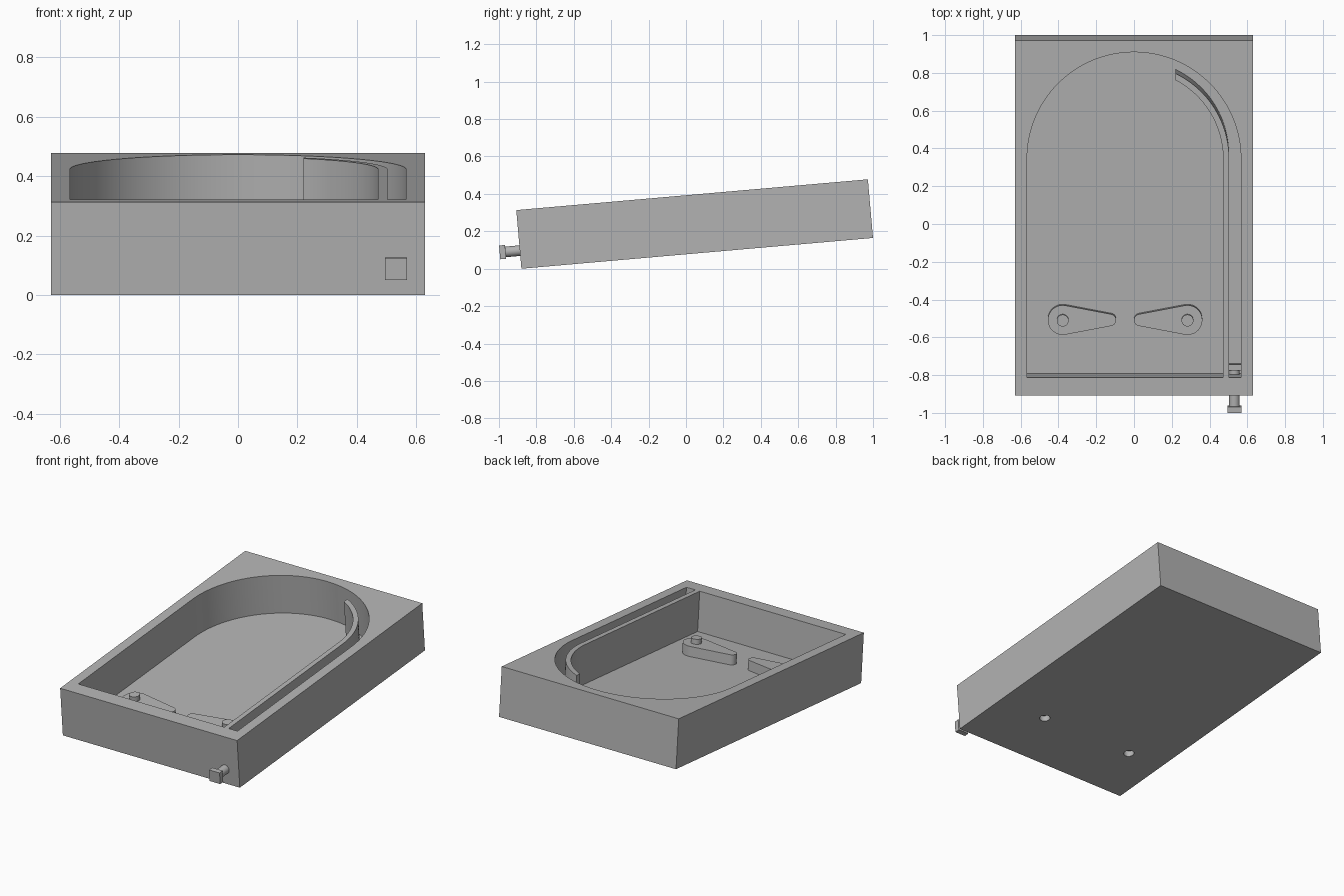
import bpy, bmesh
from math import radians, sin, cos, acos, asin, sqrt, pi
from mathutils import Matrix

cube = bpy.data.objects.get("Cube")
if cube:
    bpy.data.objects.remove(cube, do_unlink=True)

# Table is designed flat in whole units, then scaled and tilted about its front edge
UNIT = 0.0629
TILT = (Matrix.Translation((0, -0.88, 0)) @ Matrix.Rotation(radians(5), 4, 'X')
        @ Matrix.Scale(UNIT, 4))

grey = bpy.data.materials.new("plain_grey")
grey.use_nodes = True
GREY = (0.45, 0.45, 0.45, 1)
grey.diffuse_color = GREY
grey.node_tree.nodes["Principled BSDF"].inputs["Base Color"].default_value = GREY


def arc(cx, cy, r, a0, a1, n):
    return [(cx + r * cos(a0 + (a1 - a0) * i / n), cy + r * sin(a0 + (a1 - a0) * i / n))
            for i in range(n + 1)]


def rect(x0, x1, y0, y1):
    return [(x0, y0), (x1, y0), (x1, y1), (x0, y1)]


def prism(name, outline, low, high, along_y=False):
    """Extrude an outline upwards, or along the table if along_y (outline is then x, z)."""
    bm = bmesh.new()
    base = bm.faces.new([bm.verts.new((a, low, b) if along_y else (a, b, low))
                         for a, b in outline])
    grown = bmesh.ops.extrude_face_region(bm, geom=[base])["geom"]
    step = (0, high - low, 0) if along_y else (0, 0, high - low)
    bmesh.ops.translate(bm, vec=step,
                        verts=[g for g in grown if isinstance(g, bmesh.types.BMVert)])
    bmesh.ops.recalc_face_normals(bm, faces=bm.faces)
    bm.transform(TILT)
    mesh = bpy.data.meshes.new(name)
    bm.to_mesh(mesh)
    bm.free()
    mesh.materials.append(grey)
    obj = bpy.data.objects.new(name, mesh)
    bpy.context.collection.objects.link(obj)
    return obj


def activate(obj):
    bpy.ops.object.select_all(action='DESELECT')
    obj.select_set(True)
    bpy.context.view_layer.objects.active = obj


def cut(target, cutter):
    mod = target.modifiers.new("cut", 'BOOLEAN')
    mod.operation = 'DIFFERENCE'
    mod.solver = 'EXACT'
    mod.object = cutter
    activate(target)
    bpy.ops.object.modifier_apply(modifier=mod.name)
    bpy.data.objects.remove(cutter, do_unlink=True)


FLOOR, TOP, FRONT, ARCH = 1, 5, 1.5, 20
FLIPPER_Y = 6.1
parts = []

# Cabinet with an arched playfield pocket
cabinet = prism("cabinet", rect(-10, 10, 0, 30), 0, TOP)
pocket = [(-9, FRONT), (9, FRONT)] + arc(0, ARCH, 9, 0, pi, 64)
cut(cabinet, prism("pocket_cutter", pocket, FLOOR, TOP + 1))
parts.append(cabinet)

# Launch lane divider: straight wall that curves inwards and ends square to x
END_X = 3.5
divider = ([(7.5, FRONT), (8, FRONT)]
           + arc(0, ARCH, 8, 0, acos(END_X / 8), 24)
           + arc(0, ARCH, 7.5, acos(END_X / 7.5), 0, 24))
parts.append(prism("lane_divider", divider, FLOOR, TOP))

# Flippers with pivot pegs, and the shaft holes underneath
BIG, SMALL, REACH = 1.25, 0.5, 4
lean = acos((BIG - SMALL) / REACH)
for side, x, facing in (("right", -6, 1), ("left", 4.5, -1)):
    shape = (arc(0, 0, BIG, lean, 2 * pi - lean, 32)
             + arc(REACH, 0, SMALL, -lean, lean, 16))
    shape = [(x + facing * a, FLIPPER_Y + b) for a, b in shape]
    parts.append(prism(side + "_flipper", shape, FLOOR, 2))
    circle = arc(x, FLIPPER_Y, 0.5, 0, 2 * pi, 32)[:-1]
    parts.append(prism(side + "_flipper_peg", circle, FLOOR, 2.5))
    cut(cabinet, prism("shaft_cutter", circle, -1, 0.6))

# Plunger: rod through the front wall with a square block on each end
PX, PZ, HALF = 8.45, 1.54, 0.59
block = rect(PX - HALF, PX + HALF, PZ - HALF, PZ + HALF)
parts.append(prism("plunger_knob", block, -1.72, -1.22, True))
parts.append(prism("plunger_tip", block, 1.84, 2.34, True))
rod = arc(PX, PZ, 0.45, 0, 2 * pi, 32)[:-1]
parts.append(prism("plunger_rod", rod, -1.22, 1.84, True))

for part in parts:
    activate(part)
    bpy.ops.object.shade_smooth_by_angle(angle=radians(30))
